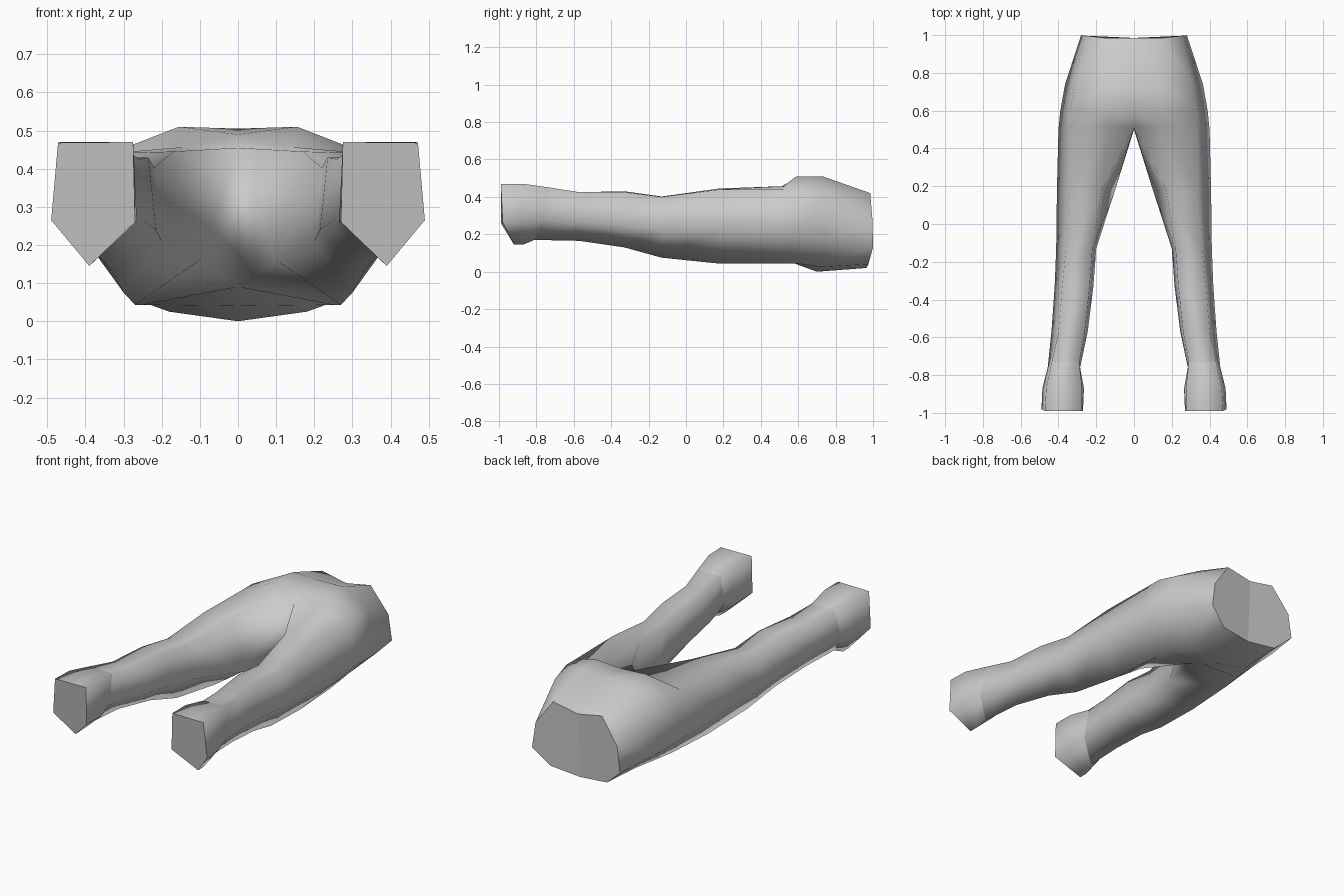
import bpy, bmesh

cube = bpy.data.objects.get("Cube")
if cube:
    bpy.data.objects.remove(cube, do_unlink=True)

cloth = bpy.data.materials.new("light_grey_cloth")
cloth.use_nodes = True
GREY = (0.6, 0.6, 0.6, 1)
cloth.diffuse_color = GREY
cloth.node_tree.nodes["Principled BSDF"].inputs["Base Color"].default_value = GREY

# Half rings of the hips, waist to crotch: back centre, back, side back, side, front, front centre
HIPS = [
    [(0, .985, .39), (.155, .985, .42), (.26, .997, .275), (.28, 1, .13), (.18, .975, .04), (0, .965, .02)],
    [(0, .73, .505), (.155, .73, .51), (.315, .74, .415), (.365, .74, .18), (.18, .72, .025), (0, .70, 0)],
    [(0, .57, .49), (.155, .59, .51), (.335, .61, .44), (.39, .60, .20), (.23, .60, .043), (0, .59, .04)],
    [(0, .51, .455), (.14, .52, .457), (.335, .52, .44), (.40, .50, .21), (.25, .48, .043), (0, .50, .09)],
]

# Leg rings: y, then x and z of back inner, back outer, outer, front, inner
LEG = [
    (.18, (.17, .445), (.34, .44), (.408, .23), (.27, .043), (.10, .16)),
    (-.13, (.22, .402), (.36, .40), (.412, .23), (.30, .075), (.20, .21)),
    (-.33, (.235, .43), (.38, .425), (.42, .25), (.33, .13), (.215, .24)),
    (-.57, (.26, .425), (.40, .425), (.437, .27), (.36, .165), (.245, .26)),
    (-.76, (.29, .447), (.435, .45), (.457, .28), (.375, .17), (.285, .28)),
    (-.87, (.275, .47), (.465, .47), (.485, .27), (.39, .145), (.265, .26)),
    (-.98, (.275, .47), (.472, .468), (.49, .265), (.39, .145), (.27, .26)),
]
HEM, END = 4, 6
HEM_Y = (.03, .03, 0, -.05, 0)      # slant of the cuff seam
END_Y = (-.01, -.01, 0, .06, -.01)  # slant of the open end

bm = bmesh.new()
hips = [[bm.verts.new(p) for p in ring] for ring in HIPS]
legs = []
for n, (y, *ring) in enumerate(LEG):
    slant = HEM_Y if n == HEM else END_Y if n == END else (0,) * 5
    legs.append([bm.verts.new((x, y + d, z)) for (x, z), d in zip(ring, slant)])

# Hip walls
for a, b in zip(hips, hips[1:]):
    for i in range(5):
        bm.faces.new((a[i], a[i + 1], b[i + 1], b[i]))

# Crotch, where the hips divide into a leg
top, thigh = hips[-1], legs[0]
for i in range(1, 4):
    bm.faces.new((top[i], top[i + 1], thigh[i], thigh[i - 1]))
bm.faces.new((top[4], top[5], thigh[4], thigh[3]))
bm.faces.new((top[5], top[0], thigh[4]))
bm.faces.new((top[0], top[1], thigh[0], thigh[4]))

# Leg walls
for a, b in zip(legs, legs[1:]):
    for i in range(5):
        j = (i + 1) % 5
        bm.faces.new((a[i], a[j], b[j], b[i]))
for f in bm.faces:
    f.smooth = True

# Flat ends at the waist and the cuff
caps = [bm.faces.new(hips[0][::-1]), bm.faces.new(legs[END])]
bmesh.ops.recalc_face_normals(bm, faces=bm.faces)
if caps[0].normal.y < 0:
    bmesh.ops.reverse_faces(bm, faces=bm.faces)
for f in caps:
    f.smooth = False
    for e in f.edges:
        e.smooth = False
# Sharp cuff seam
for i in range(5):
    bm.edges.get((legs[HEM][i], legs[HEM][(i + 1) % 5])).smooth = False

mesh = bpy.data.meshes.new("trousers")
bm.to_mesh(mesh)
bm.free()
mesh.materials.append(cloth)
trousers = bpy.data.objects.new("trousers", mesh)
bpy.context.collection.objects.link(trousers)

# Other half
mirror = trousers.modifiers.new("mirror", 'MIRROR')
mirror.use_axis[0] = True
mirror.use_clip = True
mirror.merge_threshold = 0.001
